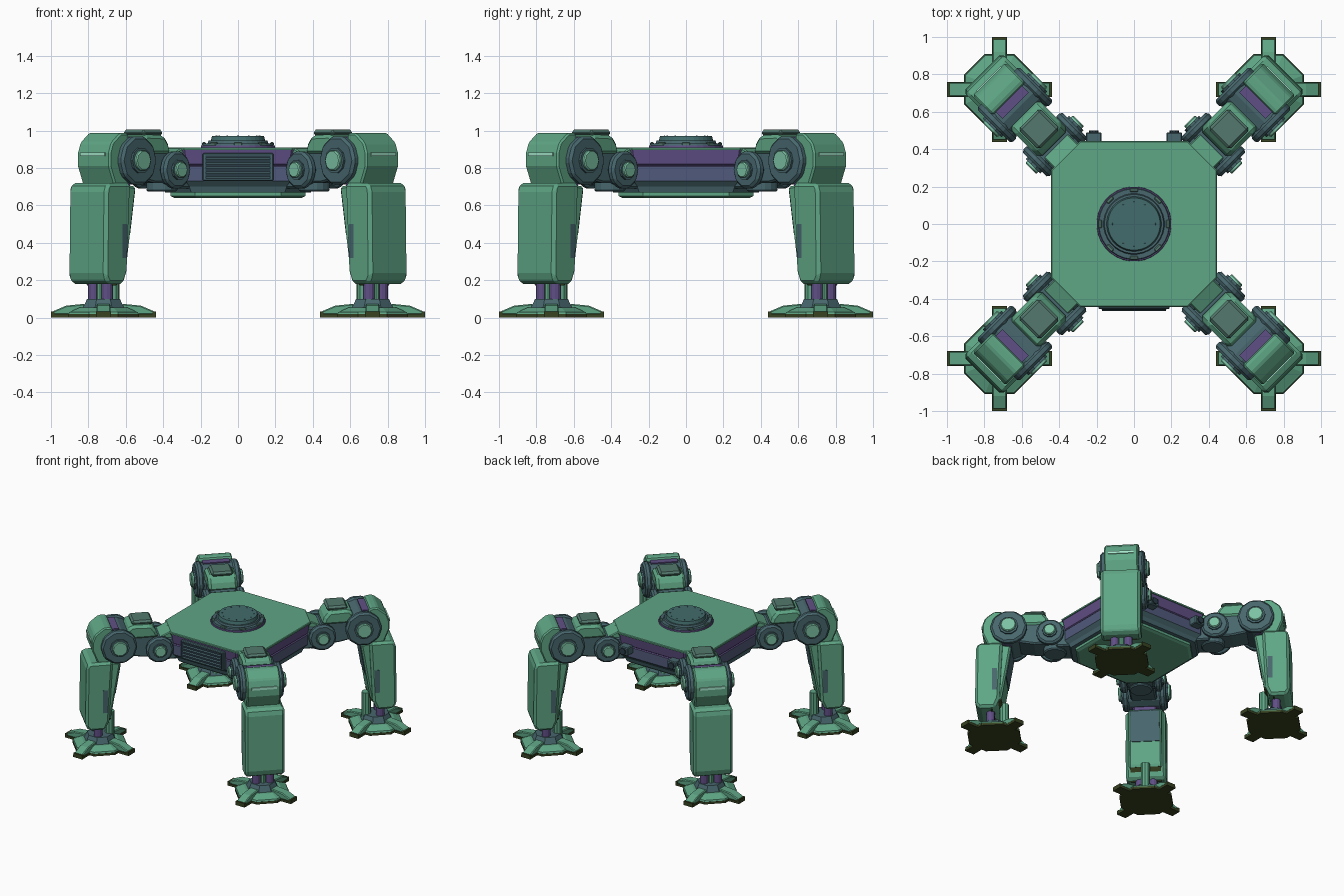
import bpy, bmesh, math
from mathutils import Matrix, Vector

cube = bpy.data.objects.get("Cube")
if cube:
    bpy.data.objects.remove(cube, do_unlink=True)


def material(name, *rgb):
    m = bpy.data.materials.new(name)
    m.use_nodes = True
    col = [(c / 255) ** 2.2 for c in rgb] + [1]
    m.diffuse_color = col
    m.node_tree.nodes["Principled BSDF"].inputs["Base Color"].default_value = col
    return m


GREEN = material("armour green", 95, 164, 132)
SLATE = material("slate joint", 73, 103, 109)
PURPLE = material("purple frame", 96, 80, 132)
INDIGO = material("indigo band", 82, 90, 122)
MINT = material("mint cap", 122, 192, 162)
LIGHT = material("pale light strip", 165, 232, 205)
PAD = material("grey green pad", 84, 120, 109)
TEAL = material("hatch teal", 69, 108, 108)
SOLE = material("olive sole", 58, 68, 38)
DARK = material("dark vent", 46, 62, 72)


def finish(name, bm, mats, bevel=0.0):
    """Turn a bmesh into an object, optionally chamfered."""
    bmesh.ops.recalc_face_normals(bm, faces=bm.faces)
    me = bpy.data.meshes.new(name)
    bm.to_mesh(me)
    bm.free()
    for m in mats if isinstance(mats, list) else [mats]:
        me.materials.append(m)
    ob = bpy.data.objects.new(name, me)
    bpy.context.collection.objects.link(ob)
    if bevel:
        mod = ob.modifiers.new("Chamfer", "BEVEL")
        mod.width, mod.segments, mod.limit_method = bevel, 1, "ANGLE"
    return ob


def box(name, lo, hi, mat, bevel=0.0):
    bm = bmesh.new()
    size = Vector(hi) - Vector(lo)
    mid = (Vector(hi) + Vector(lo)) / 2
    bmesh.ops.create_cube(bm, size=1, matrix=Matrix.Translation(mid) @ Matrix.Diagonal((*size, 1)))
    return finish(name, bm, mat, bevel)


def prism(name, profile, half, mat, bevel=0.0):
    """Side profile (x, z) extruded across y."""
    bm = bmesh.new()
    face = bm.faces.new([bm.verts.new((x, -half, z)) for x, z in profile])
    out = bmesh.ops.extrude_face_region(bm, geom=[face])["geom"]
    bmesh.ops.translate(bm, vec=(0, 2 * half, 0), verts=[v for v in out if isinstance(v, bmesh.types.BMVert)])
    return finish(name, bm, mat, bevel)


def drum(name, centre, r1, r2, depth, mat, axis="Z", sides=12, bevel=0.0):
    """Cylinder or cone; r2 is the end on the positive side of the axis."""
    rot = Matrix.Rotation(-math.pi / 2, 4, "X") if axis == "Y" else Matrix()
    bm = bmesh.new()
    bmesh.ops.create_cone(bm, cap_ends=True, segments=sides, radius1=r1, radius2=r2, depth=depth,
                          matrix=Matrix.Translation(centre) @ rot @ Matrix.Rotation(math.pi / sides, 4, "Z"))
    return finish(name, bm, mat, bevel)


def stack(name, levels, mats, rule):
    """Square with cut corners lofted through (z, half width, corner cut)."""
    bm = bmesh.new()
    rings = []
    for z, h, c in levels:
        k = h - c
        pts = [(h, -k), (h, k), (k, h), (-k, h), (-h, k), (-h, -k), (-k, -h), (k, -h)]
        rings.append([bm.verts.new((x, y, z)) for x, y in pts])
    for i, (a, b) in enumerate(zip(rings, rings[1:])):
        for j in range(8):
            f = bm.faces.new((a[j], a[(j + 1) % 8], b[(j + 1) % 8], b[j]))
            f.material_index = rule[i]
    bm.faces.new(rings[0][::-1]).material_index = rule[0]
    bm.faces.new(rings[-1]).material_index = rule[-1]
    return finish(name, bm, mats)


# Body: belly plate, banded hull and top deck
stack("belly_plate", [(0.64, 0.34, 0.12), (0.65, 0.36, 0.13), (0.675, 0.36, 0.13)], [GREEN], [0, 0])
stack("hull", [(0.67, 0.39, 0.14), (0.70, 0.40, 0.14), (0.73, 0.425, 0.15), (0.808, 0.425, 0.15),
               (0.814, 0.418, 0.145), (0.82, 0.425, 0.15), (0.895, 0.435, 0.15)],
      [SLATE, PURPLE, INDIGO], [0, 0, 2, 1, 1, 1])
stack("top_deck", [(0.895, 0.443, 0.155), (0.906, 0.443, 0.155), (0.91, 0.438, 0.153)], [GREEN], [0, 0])

# Round hatch with clips and rivets
drum("hatch_base", (0, 0, 0.914), 0.2, 0.198, 0.012, PURPLE, sides=32)
drum("hatch_collar", (0, 0, 0.92), 0.195, 0.188, 0.024, SLATE, sides=32)
drum("hatch_ring", (0, 0, 0.936), 0.165, 0.158, 0.02, SLATE, sides=32)
drum("hatch_lid", (0, 0, 0.957), 0.147, 0.14, 0.026, TEAL, sides=32)
for i in range(8):
    turn = Matrix.Rotation(i * math.pi / 4, 4, "Z")
    box("hatch_clip", (0.172, -0.022, 0.92), (0.192, 0.022, 0.938), PAD, 0.004).matrix_world = turn
for i in range(12):
    a = i * math.pi / 6
    drum("hatch_rivet", (0.115 * math.cos(a), 0.115 * math.sin(a), 0.971), 0.005, 0.004, 0.006, SLATE, sides=6)

# Front vent with slats
box("vent_frame", (-0.19, -0.455, 0.73), (0.19, -0.40, 0.88), SLATE, 0.006)
box("vent_opening", (-0.175, -0.458, 0.742), (0.175, -0.44, 0.868), DARK)
for i in range(5):
    z = 0.755 + i * 0.0248
    prism("vent_slat", [(-0.464, z - 0.008), (-0.45, z + 0.01), (-0.445, z - 0.004)], 0.17, SLATE
          ).rotation_euler.z = math.pi / 2

# Rear exhaust stubs
for s in (-1, 1):
    box("rear_bracket", (s * 0.215 - 0.042, 0.40, 0.765), (s * 0.215 + 0.042, 0.49, 0.83), SLATE, 0.006)
    drum("rear_stub", (s * 0.215, 0.487, 0.797), 0.026, 0.026, 0.026, DARK, "Y", 10)

# One leg, built pointing along +x
leg = []
add = leg.append
add(prism("hip_fairing", [(0.46, 0.908), (0.51, 0.908), (0.59, 0.87), (0.59, 0.82), (0.46, 0.82)], 0.09, GREEN, 0.006))
add(box("hip_mount", (0.45, -0.1, 0.69), (0.56, 0.1, 0.86), SLATE, 0.01))
add(drum("hip_swivel", (0.575, 0, 0.735), 0.085, 0.085, 0.12, SLATE, sides=16, bevel=0.008))
add(drum("hip_drum", (0.60, 0, 0.79), 0.08, 0.08, 0.25, SLATE, "Y", 12))
add(prism("thigh_frame", [(0.6, 0.72), (0.6, 0.87), (0.7, 0.93), (0.9, 0.94), (0.92, 0.76), (0.72, 0.72)],
          0.095, SLATE, 0.01))
add(prism("thigh_cover", [(0.60, 0.87), (0.62, 0.93), (0.655, 0.975), (0.80, 0.98), (0.835, 0.95), (0.835, 0.87)],
          0.108, GREEN, 0.02))
add(box("thigh_pad", (0.64, -0.08, 0.97), (0.795, 0.08, 1.005), PAD, 0.014))
add(drum("knee_drum", (0.9, 0, 0.84), 0.122, 0.122, 0.27, SLATE, "Y", 16))
add(prism("knee_spacer", [(0.895, 0.968), (0.96, 0.968), (0.99, 0.72), (0.895, 0.72)], 0.1, PURPLE))
add(prism("knee_armour", [(0.945, 0.975), (0.96, 0.987), (1.01, 0.987), (1.075, 0.935), (1.095, 0.88), (1.095, 0.81),
                          (1.05, 0.70), (0.97, 0.68), (0.945, 0.72)], 0.124, GREEN, 0.026))
add(box("knee_light", (1.08, -0.092, 0.863), (1.102, 0.092, 0.883), LIGHT))
for s in (-1, 1):
    # joint discs: base disc, low ring and bright cap on both sides
    for part, x, z, y, r in (("hip", 0.60, 0.79, 0.125, 0.104), ("knee", 0.90, 0.84, 0.135, 0.136)):
        add(drum(part + "_disc", (x, s * y, z), r, r, 0.05, SLATE, "Y", 10, 0.014))
        add(drum(part + "_ring", (x, s * (y + 0.028), z), r * 0.52, r * 0.52, 0.02, SLATE, "Y", 10))
        add(drum(part + "_cap", (x, s * (y + 0.04), z), r * 0.42, r * 0.42, 0.03, MINT, "Y", 10, 0.006))
    add(box("shin_side_plate", (0.985, s * 0.143 - 0.004, 0.32), (1.02, s * 0.143 + 0.004, 0.5), SLATE))
    add(drum("ankle_piston", (1.04, s * 0.05, 0.15), 0.031, 0.031, 0.22, PURPLE, sides=12))

# Shin: fork, armour shell and inner calf
add(prism("shin_fork", [(0.87, 0.82), (0.97, 0.82), (1.05, 0.6), (1.0, 0.5), (0.91, 0.6)], 0.085, PURPLE, 0.01))
add(prism("shin_armour", [(0.945, 0.72), (1.12, 0.72), (1.14, 0.69), (1.147, 0.22), (1.12, 0.18),
                          (1.0, 0.18), (0.97, 0.25)], 0.145, GREEN, 0.02))
add(prism("calf", [(0.885, 0.70), (0.96, 0.71), (1.02, 0.45), (1.02, 0.19), (0.955, 0.265)], 0.12, GREEN, 0.012))
add(prism("calf_panel", [(0.882, 0.685), (0.92, 0.45), (0.93, 0.45), (0.892, 0.685)], 0.105, SLATE))
add(prism("calf_underside", [(0.955, 0.255), (1.03, 0.172), (1.035, 0.19), (0.97, 0.265)], 0.112, SOLE))
for x, r in ((0.945, 0.034), (1.04, 0.022)):
    add(drum("ankle_strut", (x, 0, 0.15), r, r, 0.24, GREEN, sides=10))

# Foot: dark sole, stepped pad, collar and four toes
FOOT = Vector((1.017, 0, 0))
for name, z, r1, r2, depth, mat in (("foot_sole", 0.009, 0.205, 0.205, 0.018, SOLE),
                                    ("foot_rim", 0.023, 0.203, 0.198, 0.014, GREEN),
                                    ("foot_pad", 0.041, 0.198, 0.14, 0.026, GREEN),
                                    ("foot_collar", 0.075, 0.12, 0.095, 0.05, SLATE)):
    ob = drum(name, (0, 0, z), r1, r2, depth, mat, sides=8)
    ob.matrix_world = Matrix.Translation(FOOT) @ Matrix.Rotation(math.pi / 4, 4, "Z")
    add(ob)
for i in range(4):
    turn = Matrix.Translation(FOOT) @ Matrix.Rotation(math.pi / 4 + i * math.pi / 2, 4, "Z")
    toe = prism("toe", [(0.1, 0.016), (0.275, 0.016), (0.27, 0.034), (0.2, 0.064), (0.1, 0.074)], 0.037, GREEN, 0.006)
    sole = box("toe_sole", (0.15, -0.04, 0), (0.281, 0.04, 0.018), SOLE)
    tip = box("toe_tip", (0.262, -0.039, 0.01), (0.281, 0.039, 0.032), SOLE)
    for ob in (toe, sole, tip):
        ob.matrix_world = turn
        add(ob)

# Place the leg at all four corners
for i in range(4):
    turn = Matrix.Rotation(math.pi / 4 + i * math.pi / 2, 4, "Z")
    for ob in leg:
        part = ob
        if i < 3:
            part = ob.copy()
            bpy.context.collection.objects.link(part)
        part.matrix_world = turn @ ob.matrix_basis
